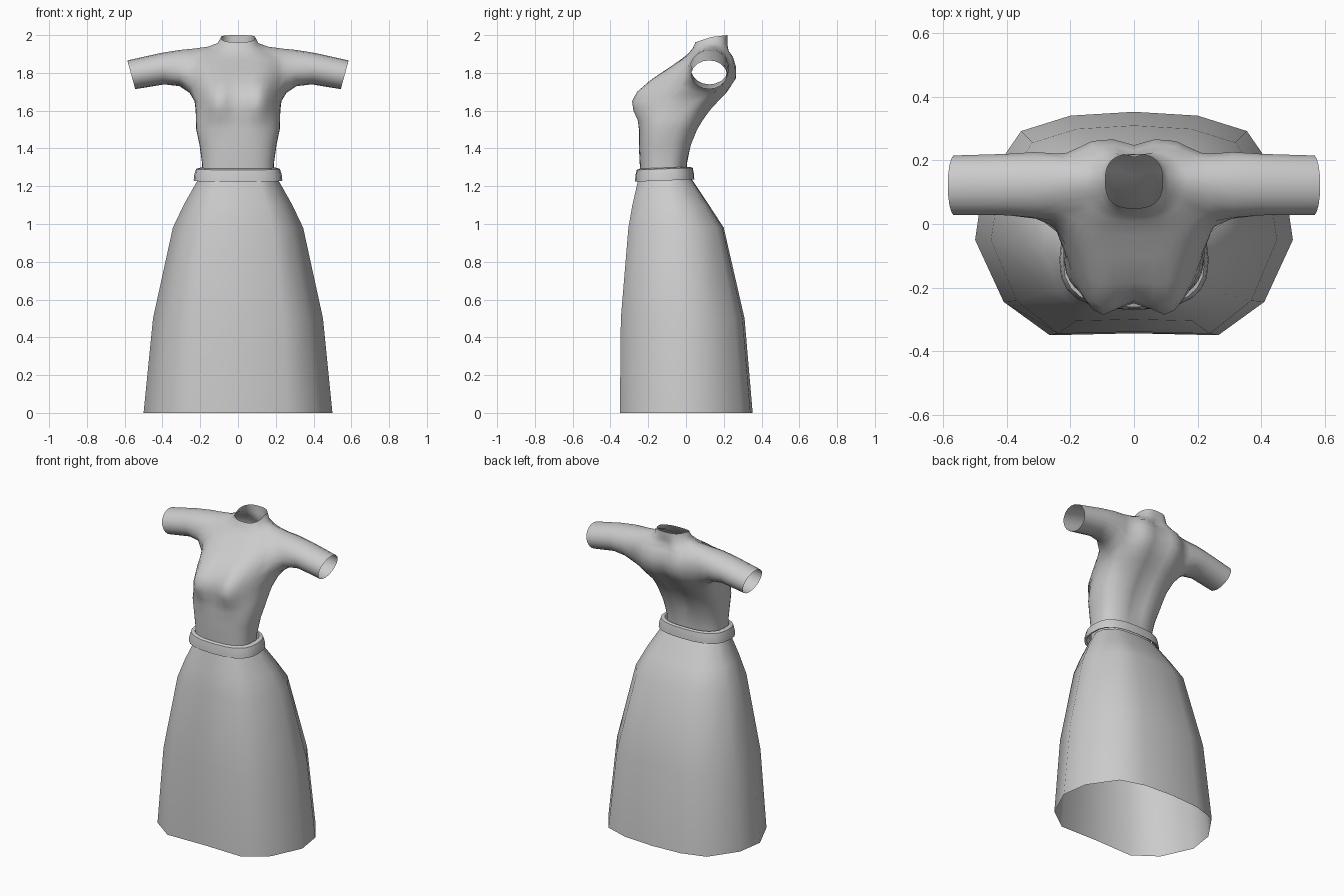
import bpy, bmesh, math
from mathutils import Vector

cube = bpy.data.objects.get("Cube")
if cube:
    bpy.data.objects.remove(cube)

mat = bpy.data.materials.new("light_grey_cloth")
mat.use_nodes = True
GREY = (0.6, 0.6, 0.6, 1)
mat.diffuse_color = GREY
mat.node_tree.nodes["Principled BSDF"].inputs["Base Color"].default_value = GREY


def finish(bm, name, sharp=None):
    bmesh.ops.recalc_face_normals(bm, faces=bm.faces[:])
    me = bpy.data.meshes.new(name)
    bm.to_mesh(me)
    bm.free()
    for p in me.polygons:
        p.use_smooth = True
    if sharp:
        me.set_sharp_from_angle(angle=math.radians(sharp))
    me.materials.append(mat)
    ob = bpy.data.objects.new(name, me)
    bpy.context.collection.objects.link(ob)
    return ob


def bridge(bm, a, b, skip=()):
    """Join two closed rings of vertices with quads."""
    n = len(a)
    for i in range(n):
        if i not in skip:
            j = (i + 1) % n
            bm.faces.new((a[i], a[j], b[j], b[i]))


def power(v, p=0.75):
    return math.copysign(abs(v) ** p, v)


# Skirt: flat-fronted section, scaled row by row
HALF = [(0, -.98), (.53, -1), (.82, -.65), (1, 0), (.95, .42), (.71, .85), (.4, .97), (0, 1)]
SECTION = HALF + [(-x, y) for x, y in HALF[-2:0:-1]]
SKIRT = [  # z, half width, front y, side y, back y
    (0, .5, -.35, -.05, .353), (.5, .45, -.345, -.05, .31), (.98, .345, -.305, -.06, .2),
    (1.1, .288, -.284, -.075, .122), (1.235, .212, -.253, -.1, .032)]
bm = bmesh.new()
rings = []
for z, w, yf, ys, yb in SKIRT:
    rings.append([bm.verts.new((x * w, ys + (y * (yb - ys) if y > 0 else y * (ys - yf)), z))
                  for x, y in SECTION])
for a, b in zip(rings, rings[1:]):
    bridge(bm, a, b)
finish(bm, "skirt")

# Waistband: a turned-over band round the waist
bm = bmesh.new()
rings = []
for s, z in [(.93, 1.237), (1, 1.23), (.985, 1.262), (.945, 1.292), (.84, 1.298)]:
    ring = []
    for i in range(24):
        t = math.tau * i / 24
        y = -power(math.cos(t)) * s
        ring.append(bm.verts.new((power(math.sin(t)) * .235 * s, -.113 + .157 * y, z + .006 * y)))
    rings.append(ring)
for a, b in zip(rings, rings[1:]):
    bridge(bm, a, b)
finish(bm, "waistband", 50)

# Bodice: rings given by a side, a front and a back point
N, SIDE, K = 40, 10, 3
TORSO = [  # half width, side y, side z, front y, front z, back y, back z
    (.192, -.12, 1.23, -.24, 1.23, .0, 1.23),
    (.19, -.12, 1.32, -.245, 1.32, .005, 1.32),
    (.204, -.11, 1.42, -.25, 1.42, .032, 1.42),
    (.221, -.09, 1.50, -.247, 1.50, .065, 1.50),
    (.223, -.06, 1.55, -.24, 1.55, .095, 1.55),
    (.224, -.02, 1.60, -.23, 1.60, .13, 1.60),
    (.23, .05, 1.65, -.215, 1.65, .175, 1.65),
    (.245, .11, 1.69, -.205, 1.70, .222, 1.70),
    (.25, .13, 1.77, -.175, 1.76, .268, 1.77),
    (.25, .13, 1.85, -.10, 1.82, .27, 1.83),
    (.24, .135, 1.93, -.035, 1.865, .252, 1.885),
    (.155, .135, 1.938, .01, 1.90, .232, 1.915),
    (.108, .135, 1.957, .035, 1.93, .22, 1.95),
    (.09, .135, 1.99, .05, 1.962, .22, 2.0)]
ARM_ROW, TOP_ROW = 7, 10

bm = bmesh.new()
rings = []
for w, ys, zs, yf, zf, yb, zb in TORSO:
    ring = []
    for i in range(N):
        t = math.tau * i / N
        c = math.cos(t)
        k = abs(c) ** .75
        x = w * power(math.sin(t))
        ye, ze = (yf, zf) if c > 0 else (yb, zb)
        y, z = ys + (ye - ys) * k, zs + (ze - zs) * k
        if c > 0:  # bust
            for side in (-1, 1):
                y -= .088 * k * math.exp(-((x - side * .115) / .06) ** 2 / 2
                                         - ((z - 1.655) / .066) ** 2 / 2)
        elif 1.35 < z < 1.93:  # groove along the spine
            y -= .022 * math.exp(-(x / .045) ** 2)
        ring.append(bm.verts.new((x, y, z)))
    rings.append(ring)

# Join the rows, leaving an armhole on both sides
arm_faces = [s + d for s in (SIDE, N - SIDE) for d in range(-K, K)]
for r in range(len(rings) - 1):
    bridge(bm, rings[r], rings[r + 1], arm_faces if ARM_ROW <= r < TOP_ROW else ())

# Sleeves: grow each armhole outwards through oval rings
SLEEVE = [  # x, slant, centre y, radius y, centre z, radius z
    (.30, .0, .125, .112, 1.832, .096), (.40, .01, .124, .098, 1.822, .083),
    (.565, .021, .122, .095, 1.79, .076)]


def oval(side, x, slant, yc, ry, zc, rz, a):
    return Vector((side * (x + slant * math.sin(a)), yc + ry * math.cos(a), zc + rz * math.sin(a)))


for side in (1, -1):
    def vert(row, d):
        return rings[row][(SIDE + d if side > 0 else N - SIDE - d) % N]
    # loop from the armpit, up the back, over the shoulder and down the front
    loop = [vert(ARM_ROW, d) for d in range(K + 1)]
    loop += [vert(r, K) for r in range(ARM_ROW + 1, TOP_ROW)]
    loop += [vert(TOP_ROW, d) for d in range(K, -K - 1, -1)]
    loop += [vert(r, -K) for r in range(TOP_ROW - 1, ARM_ROW, -1)]
    loop += [vert(ARM_ROW, d) for d in range(-K, 0)]
    angles = [-math.pi / 2 + math.tau * i / len(loop) for i in range(len(loop))]
    for v, a in zip(loop, angles):
        v.co = v.co.lerp(oval(side, .25, 0, .125, .105, 1.812, .12, a), .7)
    for row in SLEEVE:
        ring = [bm.verts.new(oval(side, *row, a)) for a in angles]
        bridge(bm, loop, ring)
        loop = ring

# Soften the shoulder joins and drop the unused armhole points
bmesh.ops.delete(bm, geom=[v for v in bm.verts if not v.link_faces], context='VERTS')
soft = [v for v in bm.verts if v.co.z > 1.66 and .15 < abs(v.co.x) < .33]
for _ in range(2):
    bmesh.ops.smooth_vert(bm, verts=soft, factor=.5, use_axis_x=True, use_axis_y=True, use_axis_z=True)
finish(bm, "bodice_with_sleeves")
